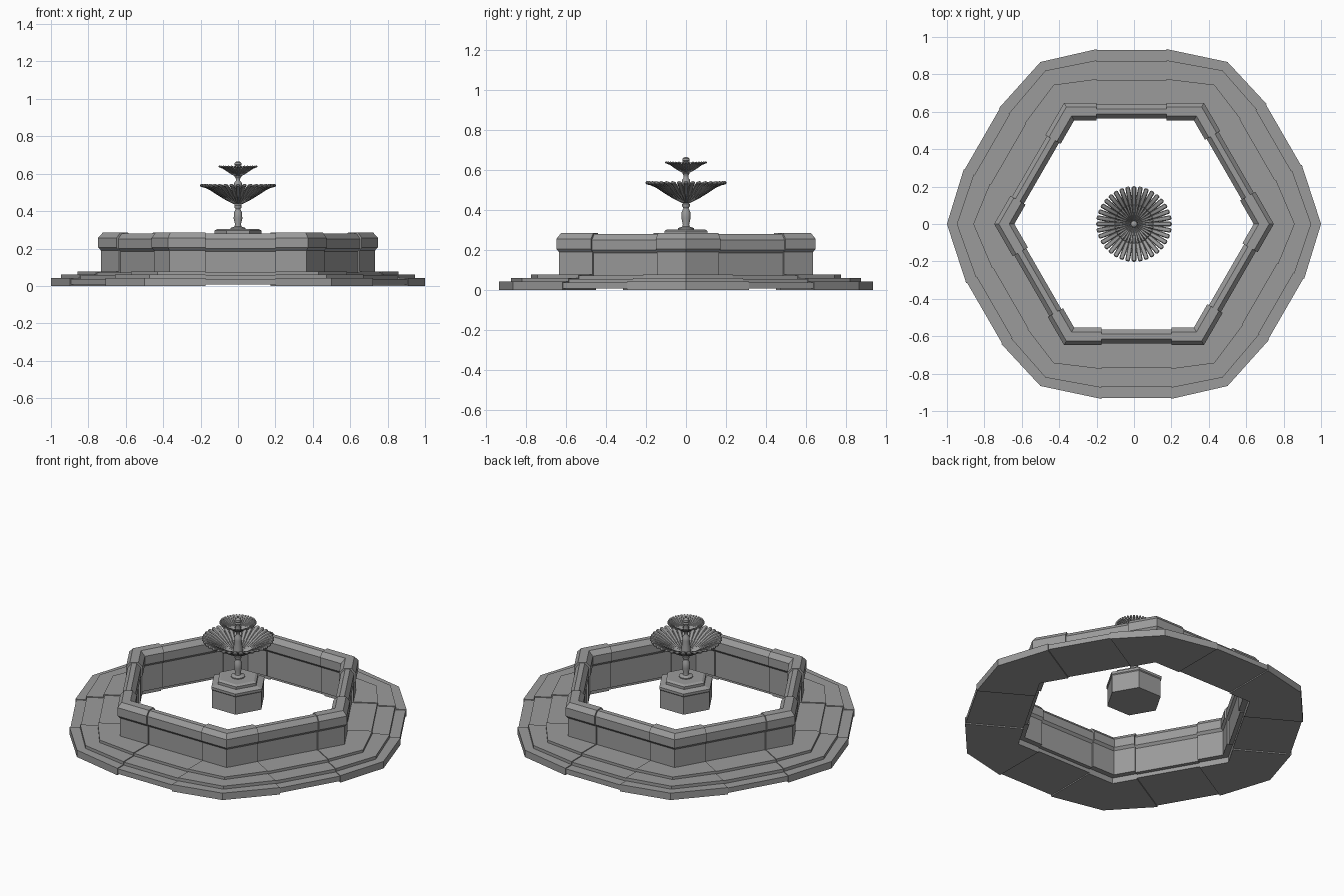
import bpy, bmesh, math
from math import sin, cos, pi, radians

cube = bpy.data.objects.get("Cube")
if cube:
    bpy.data.objects.remove(cube)

stone = bpy.data.materials.new("grey_stone")
stone.use_nodes = True
GREY = (0.33, 0.33, 0.33, 1)
stone.diffuse_color = GREY
stone.node_tree.nodes["Principled BSDF"].inputs["Base Color"].default_value = GREY


def loft(bm, rings):
    """Skin a chain of closed sections and cap both ends."""
    rows = [[bm.verts.new(p) for p in ring] for ring in rings]
    n = len(rows[0])
    for a, b in zip(rows, rows[1:]):
        for i in range(n):
            j = (i + 1) % n
            bm.faces.new((a[i], a[j], b[j], b[i]))
    bm.faces.new(rows[0][::-1])
    bm.faces.new(rows[-1])


def finish(name, bm, smooth=False):
    bmesh.ops.recalc_face_normals(bm, faces=bm.faces)
    mesh = bpy.data.meshes.new(name)
    bm.to_mesh(mesh)
    bm.free()
    mesh.materials.append(stone)
    ob = bpy.data.objects.new(name, mesh)
    bpy.context.collection.objects.link(ob)
    if smooth:
        bpy.ops.object.select_all(action='DESELECT')
        ob.select_set(True)
        bpy.context.view_layer.objects.active = ob
        bpy.ops.object.shade_smooth_by_angle(angle=radians(40))
    return ob


# Hexagonal ring pieces: t runs along a side, d is the distance from the centre
START, END = -0.175, 0.2
WALL = 0.645


def side_section(k, t, profile):
    a = radians(30 + 60 * k)
    return [(d * cos(a) - t * sin(a), d * sin(a) + t * cos(a), z) for d, z in profile]


def corner_section(k, profile):
    a = radians(60 + 60 * k)
    out = []
    for d, z in profile:
        r = d / cos(pi / 6) if d < WALL else 0.745 + (d - WALL) * 0.88
        out.append((r * cos(a), r * sin(a), z))
    return out


def ring_of_pieces(name, side_profile, corner_profile):
    sides, corners = bmesh.new(), bmesh.new()
    for k in range(6):
        loft(sides, [side_section(k, t, side_profile) for t in (START, END)])
        loft(corners, [side_section(k, END, corner_profile),
                       corner_section(k, corner_profile),
                       side_section(k + 1, START, corner_profile)])
    finish(name + "_sides", sides)
    finish(name + "_corners", corners)


# Three shallow steps around the pool
def step_profile(grow, low):
    tiers = [(0.93, 0.038), (0.87, 0.057), (0.77, 0.073)]
    pts = [(0.6, low), (0.93 + grow, low)]
    for i, (d, z) in enumerate(tiers):
        pts.append((d + grow, z + grow))
        inner = tiers[i + 1][0] + grow if i < 2 else 0.6
        pts.append((inner, z + grow))
    return pts


ring_of_pieces("steps", step_profile(0, 0.007), step_profile(0.005, 0))


# Pool wall with a chamfered coping, slightly thicker at the corners
def wall_profile(grow):
    outer = [(0.625, 0.03), (0.625, 0.185), (0.638, 0.2), (0.638, 0.252), (0.616, 0.28)]
    inner = [(0.588, 0.28), (0.564, 0.252), (0.564, 0.2), (0.577, 0.185), (0.577, 0.03)]
    return ([(d + grow, z + grow / 2) for d, z in outer]
            + [(d - grow, z + grow / 2) for d, z in inner])


ring_of_pieces("pool_wall", wall_profile(0), wall_profile(0.01))


# Turned parts
def lathe(name, profile, sides, smooth=True):
    bm = bmesh.new()
    loft(bm, [[(r * cos(2 * pi * i / sides), r * sin(2 * pi * i / sides), z)
               for i in range(sides)] for r, z in profile])
    return finish(name, bm, smooth)


lathe("pedestal", [(0.16, 0.14), (0.16, 0.25), (0.165, 0.255), (0.165, 0.27),
                   (0.125, 0.28), (0.125, 0.296), (0.11, 0.304)], 6, False)
lathe("lower_column", [(0.04, 0.3), (0.04, 0.31), (0.018, 0.318), (0.016, 0.33),
                       (0.023, 0.36), (0.022, 0.39), (0.013, 0.41), (0.019, 0.42),
                       (0.019, 0.43), (0.013, 0.437), (0.03, 0.45)], 16)
lathe("upper_column", [(0.03, 0.45), (0.02, 0.53), (0.021, 0.55), (0.012, 0.562),
                       (0.012, 0.575), (0.018, 0.583), (0.016, 0.6)], 16)
lathe("finial", [(0.016, 0.6), (0.012, 0.622), (0.018, 0.633), (0.012, 0.641),
                 (0.019, 0.648), (0.017, 0.659), (0.007, 0.666)], 16)

# Fluted bowls: a ring of rounded ribs curving outward
RIBS = 36
PATH = [(0.02, 0), (0.06, 0.02), (0.11, 0.052), (0.15, 0.08), (0.18, 0.094),
        (0.196, 0.097), (0.202, 0.097)]


def fluted_bowl(name, z0, sr, sz):
    bm = bmesh.new()
    for i in range(RIBS):
        a = 2 * pi * i / RIBS
        rings = []
        for n, (r, h) in enumerate(PATH):
            tip = 0.5 if n == len(PATH) - 1 else 1
            w = min(r * pi / RIBS * 1.05, 0.0125) * tip
            ring = []
            for s in range(8):
                b = 2 * pi * s / 8
                u, v = w * cos(b) * sr, 0.009 * sin(b) * tip * sz
                ring.append((r * sr * cos(a) - u * sin(a),
                             r * sr * sin(a) + u * cos(a), z0 + h * sz + v))
            rings.append(ring)
        loft(bm, rings)
    finish(name, bm, True)


fluted_bowl("lower_bowl", 0.445, 1, 0.95)
fluted_bowl("upper_bowl", 0.588, 0.52, 0.52)
